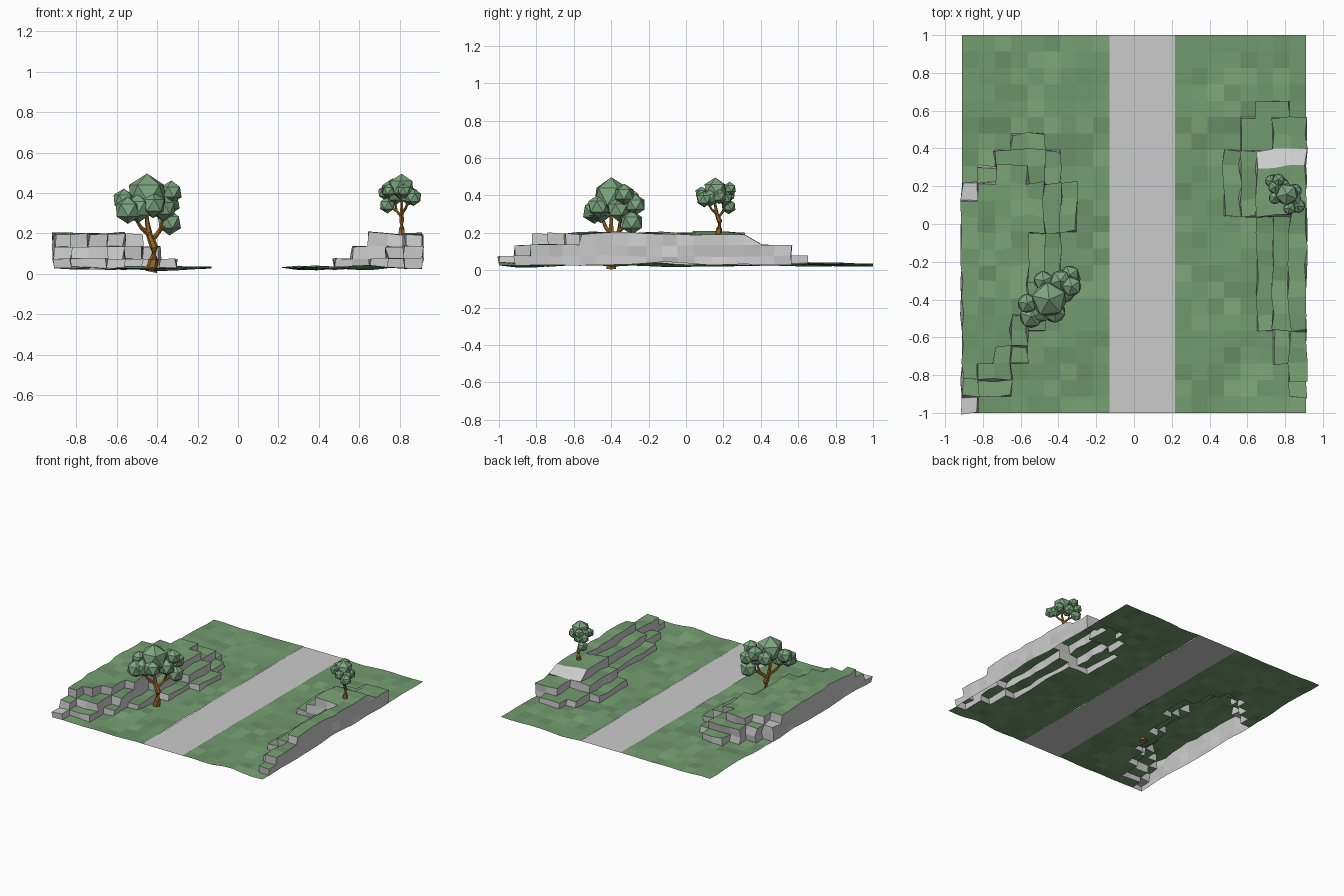
import bpy, bmesh, random
from math import radians
from mathutils import Vector, Matrix, noise

if "Cube" in bpy.data.objects:
    bpy.data.objects.remove(bpy.data.objects["Cube"])

random.seed(4)
NX, NY = 21, 23
X0, Y0, DX, DY = -0.91, -1.0, 1.82 / 21, 2.0 / 23
LEVEL_Z = [0.03, 0.075, 0.135, 0.198]
ROAD = range(9, 13)


def material(name, rgb):
    m = bpy.data.materials.new(name)
    m.diffuse_color = (*rgb, 1)
    m.use_nodes = True
    m.node_tree.nodes["Principled BSDF"].inputs["Base Color"].default_value = m.diffuse_color
    return m


GREENS = [material("grass_dark", (0.15, 0.29, 0.14)),
          material("grass_mid", (0.17, 0.33, 0.16)),
          material("grass_light", (0.20, 0.37, 0.18))]
LEAF = material("leaf", (0.20, 0.38, 0.21))
BARK = material("bark", (0.32, 0.14, 0.02))

# Terraces as cell rectangles (i0, i1, j0, j1), one list per rock course
TERRACES = {
    1: [(0, 1, 0, 14), (1, 3, 1, 15), (2, 4, 3, 16), (3, 5, 5, 17), (3, 6, 8, 16),
        (4, 7, 11, 14), (16, 21, 12, 16), (17, 21, 12, 18), (18, 20, 12, 19),
        (18, 21, 5, 12), (19, 21, 3, 12), (20, 21, 1, 12)],
    2: [(0, 1, 1, 14), (0, 3, 2, 14), (1, 4, 4, 15), (2, 5, 8, 16), (3, 6, 11, 14),
        (17, 21, 12, 16), (19, 21, 5, 18), (20, 21, 2, 12)],
    3: [(0, 1, 2, 13), (0, 2, 3, 13), (1, 3, 4, 14), (2, 4, 6, 15), (3, 5, 11, 14),
        (18, 21, 12, 16), (20, 21, 5, 12)],
}
BARE = {(0, 0), (0, 13)} | {(i, 15) for i in range(18, 21)}   # rock-topped cells


def level(i, j):
    if not (0 <= i < NX and 0 <= j < NY):
        return 0
    return max([k for k, rects in TERRACES.items() for a, b, c, d in rects
                if a <= i < b and c <= j < d], default=0)


def make_corner(i, j, k):
    x, y = X0 + i * DX, Y0 + j * DY
    n = noise.noise(Vector((x * 4, y * 4, k * 3.7)))
    z = LEVEL_Z[k] + n * (0.022 if k in (0, 3) else 0.008)
    if k == 0 and i in (9, 13):
        z = 0.031 + 0.3 * n * 0.022
    if k == 3 and i > 14 and j == 16:      # sloping rear end of the right cliff
        z = 0.142
    if k:
        x += random.uniform(-0.011, 0.011)
        y += random.uniform(-0.011, 0.011)
    return Vector((x, y, z))


CORNERS = {(i, j, k): make_corner(i, j, k)
           for k in range(4) for i in range(NX + 1) for j in range(NY + 1)}


def finish(bm, name, mats=()):
    me = bpy.data.meshes.new(name)
    bm.to_mesh(me)
    bm.free()
    for m in mats:
        me.materials.append(m)
    ob = bpy.data.objects.new(name, me)
    bpy.context.collection.objects.link(ob)
    return ob


class Sheet:
    """Mesh of quads addressed by shared (i, j, level) corners."""
    def __init__(self):
        self.bm, self.v = bmesh.new(), {}

    def quad(self, keys, mat=0):
        for key in keys:
            if key not in self.v:
                self.v[key] = self.bm.verts.new(CORNERS[key])
        self.bm.faces.new([self.v[key] for key in keys]).material_index = mat


# Grass sheet and rock walls
grass, rock = Sheet(), Sheet()
for i in range(NX):
    for j in range(NY):
        if i in ROAD:
            continue
        lv = level(i, j)
        ring = [(i, j), (i + 1, j), (i + 1, j + 1), (i, j + 1)]
        top = [(*c, lv) for c in ring]
        if (i, j) in BARE:
            rock.quad(top)
        else:
            grass.quad(top, random.choice((0, 1, 1, 2)))
        sides = [(i, j - 1), (i + 1, j), (i, j + 1), (i - 1, j)]
        for s in range(4):
            p, q = ring[s], ring[(s + 1) % 4]
            for k in range(level(*sides[s]), lv):
                rock.quad([(*p, k), (*q, k), (*q, k + 1), (*p, k + 1)])
finish(grass.bm, "grass_ground", GREENS)
finish(rock.bm, "rock_cliffs")

# Flat road strip
bm = bmesh.new()
xa, xb = X0 + 9 * DX, X0 + 13 * DX
bm.faces.new([bm.verts.new(p) for p in
              ((xa, -1, 0.03), (xb, -1, 0.03), (xb, 1, 0.03), (xa, 1, 0.03))])
finish(bm, "road")

# Trees: branch paths (x, y, z, radius) and leaf clumps (x, y, z, radius)
BRANCHES = [
    [(0, 0, -0.01, .030), (.012, 0, .05, .024), (.016, 0, .11, .021),
     (-.008, 0, .17, .016), (-.02, 0, .24, .011), (-.02, 0, .34, .007)],
    [(.004, 0, .145, .014), (.04, .04, .19, .011), (.08, .10, .23, .008)],
    [(.04, .04, .19, .009), (.06, .05, .26, .007), (.09, .07, .35, .005)],
    [(-.006, 0, .17, .013), (-.05, -.03, .21, .010), (-.10, -.06, .29, .007)],
]
CLUMPS = [(-.02, 0, .375, .098), (-.135, -.02, .345, .055), (-.115, -.09, .295, .065),
          (-.05, .10, .345, .055), (.06, .04, .305, .062), (.10, .07, .385, .055),
          (.09, .11, .235, .062), (.04, .10, .36, .06), (-.065, -.055, .305, .07),
          (.01, -.065, .32, .062), (.09, .13, .33, .055)]


def tree(name, loc, scale, turn):
    place = Matrix.Translation(loc) @ Matrix.Rotation(radians(turn), 4, 'Z') @ Matrix.Scale(scale, 4)
    # trunk and branches: six-sided tapered tubes
    bm = bmesh.new()
    for path in BRANCHES:
        pts = [Vector(p[:3]) for p in path]
        rings = []
        for n, p in enumerate(pts):
            d = pts[min(n + 1, len(pts) - 1)] - pts[max(n - 1, 0)]
            rot = d.to_track_quat('Z', 'Y').to_matrix().to_4x4()
            rings.append(bmesh.ops.create_circle(bm, segments=6, radius=path[n][3],
                                                 matrix=Matrix.Translation(p) @ rot)["verts"])
        for a, b in zip(rings, rings[1:]):
            for s in range(6):
                t = (s + 1) % 6
                bm.faces.new((a[s], a[t], b[t], b[s]))
        bm.faces.new(rings[-1])
    bmesh.ops.recalc_face_normals(bm, faces=bm.faces)
    bm.transform(place)
    finish(bm, name + "_trunk", [BARK])
    # faceted leaf clumps
    bm = bmesh.new()
    for x, y, z, r in CLUMPS:
        spin = Matrix.Rotation(random.uniform(0, 6), 4, 'Z')
        bmesh.ops.create_icosphere(bm, subdivisions=1, radius=r * 1.04,
                                   matrix=Matrix.Translation((x, y, z)) @ spin)
    bm.transform(place)
    finish(bm, name + "_leaves", [LEAF])


tree("large_tree", (-0.43, -0.40, 0.02), 1.0, 0)
tree("small_tree", (0.81, 0.17, 0.19), 0.64, 90)
